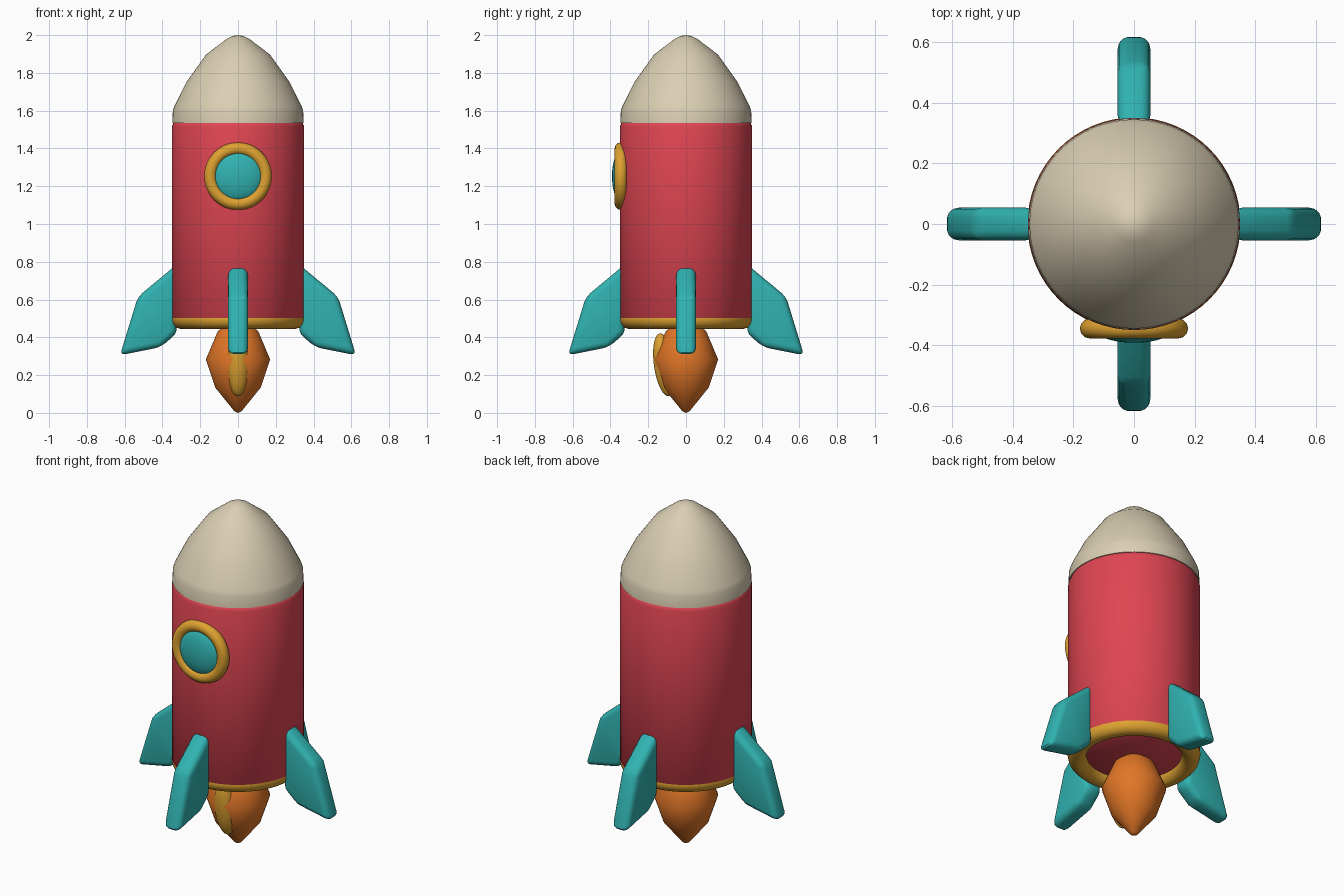
import bpy, bmesh, math
from mathutils import Matrix

cube = bpy.data.objects.get("Cube")
if cube:
    bpy.data.objects.remove(cube, do_unlink=True)


def material(name, rgb):
    m = bpy.data.materials.new(name)
    m.use_nodes = True
    m.diffuse_color = (*rgb, 1)
    m.node_tree.nodes["Principled BSDF"].inputs["Base Color"].default_value = (*rgb, 1)
    return m


red = material("red", (0.74, 0.06, 0.085))
teal = material("teal", (0.03, 0.45, 0.44))
gold = material("gold", (0.73, 0.36, 0.03))
orange = material("orange", (0.75, 0.18, 0.02))
cream = material("cream", (0.70, 0.62, 0.45))


def finish(obj, name, mat, angle=60):
    obj.name = name
    obj.data.materials.append(mat)
    bpy.ops.object.select_all(action='DESELECT')
    obj.select_set(True)
    bpy.context.view_layer.objects.active = obj
    bpy.ops.object.shade_smooth_by_angle(angle=math.radians(angle))
    return obj


def from_bmesh(bm, name, mat, angle=60):
    bmesh.ops.recalc_face_normals(bm, faces=bm.faces)
    mesh = bpy.data.meshes.new(name)
    bm.to_mesh(mesh)
    bm.free()
    obj = bpy.data.objects.new(name, mesh)
    bpy.context.collection.objects.link(obj)
    return finish(obj, name, mat, angle)


def lathe(name, profile, mat, steps=64):
    """Spin a (radius, height) profile about z."""
    bm = bmesh.new()
    verts = [bm.verts.new((r, 0, z)) for r, z in profile]
    edges = [bm.edges.new(pair) for pair in zip(verts, verts[1:])]
    bmesh.ops.spin(bm, geom=verts + edges, axis=(0, 0, 1), cent=(0, 0, 0),
                   angle=math.tau, steps=steps, use_duplicate=False)
    bmesh.ops.remove_doubles(bm, verts=bm.verts, dist=0.0005)
    return from_bmesh(bm, name, mat)


def ring(name, major, minor, location, rotation=(0, 0, 0), sides=12):
    bpy.ops.mesh.primitive_torus_add(
        major_radius=major, minor_radius=minor, major_segments=64,
        minor_segments=sides, location=location, rotation=rotation)
    return finish(bpy.context.object, name, gold)


def ellipsoid(name, radii, location, mat, tilt=0):
    bpy.ops.mesh.primitive_uv_sphere_add(
        segments=32, ring_count=16, radius=1, location=location, rotation=(tilt, 0, 0))
    bpy.context.object.scale = radii
    return finish(bpy.context.object, name, mat)


def fin(name, turn):
    """Extruded outline with rounded edges, turned about the body."""
    outline = [(0.325, 0.785), (0.53, 0.615), (0.625, 0.305), (0.41, 0.348), (0.325, 0.42)]
    half = 0.054
    bm = bmesh.new()
    face = bm.faces.new([bm.verts.new((r, -half, z)) for r, z in outline])
    side = bmesh.ops.extrude_face_region(bm, geom=[face])
    moved = [v for v in side["geom"] if isinstance(v, bmesh.types.BMVert)]
    bmesh.ops.translate(bm, verts=moved, vec=(0, 2 * half, 0))
    bmesh.ops.recalc_face_normals(bm, faces=bm.faces)
    bmesh.ops.bevel(bm, geom=bm.edges[:], offset=0.032, segments=3,
                    profile=0.5, affect='EDGES', clamp_overlap=True)
    bmesh.ops.transform(bm, matrix=Matrix.Rotation(turn, 4, 'Z'), verts=bm.verts)
    return from_bmesh(bm, name, teal, 40)


# Hull and nose
lathe("body", [(0, 0.49), (0.34, 0.49), (0.35, 0.5), (0.35, 1.515),
               (0.343, 1.535), (0.33, 1.545), (0, 1.545)], red)
lathe("nose_cone", [(0, 1.535), (0.348, 1.535), (0.345, 1.6), (0.336, 1.625),
                    (0.274, 1.75), (0.169, 1.897), (0.06, 1.98),
                    (0.03, 1.995), (0, 2.0)], cream)
ring("base_ring", 0.301, 0.051, (0, 0, 0.495))

# Porthole on the front
ring("window_frame", 0.146, 0.033, (0, -0.345, 1.253), (math.pi / 2, 0, 0))
ellipsoid("window_glass", (0.132, 0.047, 0.132), (0, -0.345, 1.253), teal)

# Four fins
for i, label in enumerate(("left", "back", "right", "front")):
    fin(label + "_fin", i * math.pi / 2)

# Exhaust
lathe("flame", [(0, 0.47), (0.08, 0.455), (0.108, 0.43), (0.17, 0.283),
                (0.121, 0.135), (0.02, 0.01), (0, 0)], orange, 48)
ellipsoid("flame_tongue", (0.06, 0.055, 0.168), (0, -0.115, 0.255), gold, math.radians(8))
